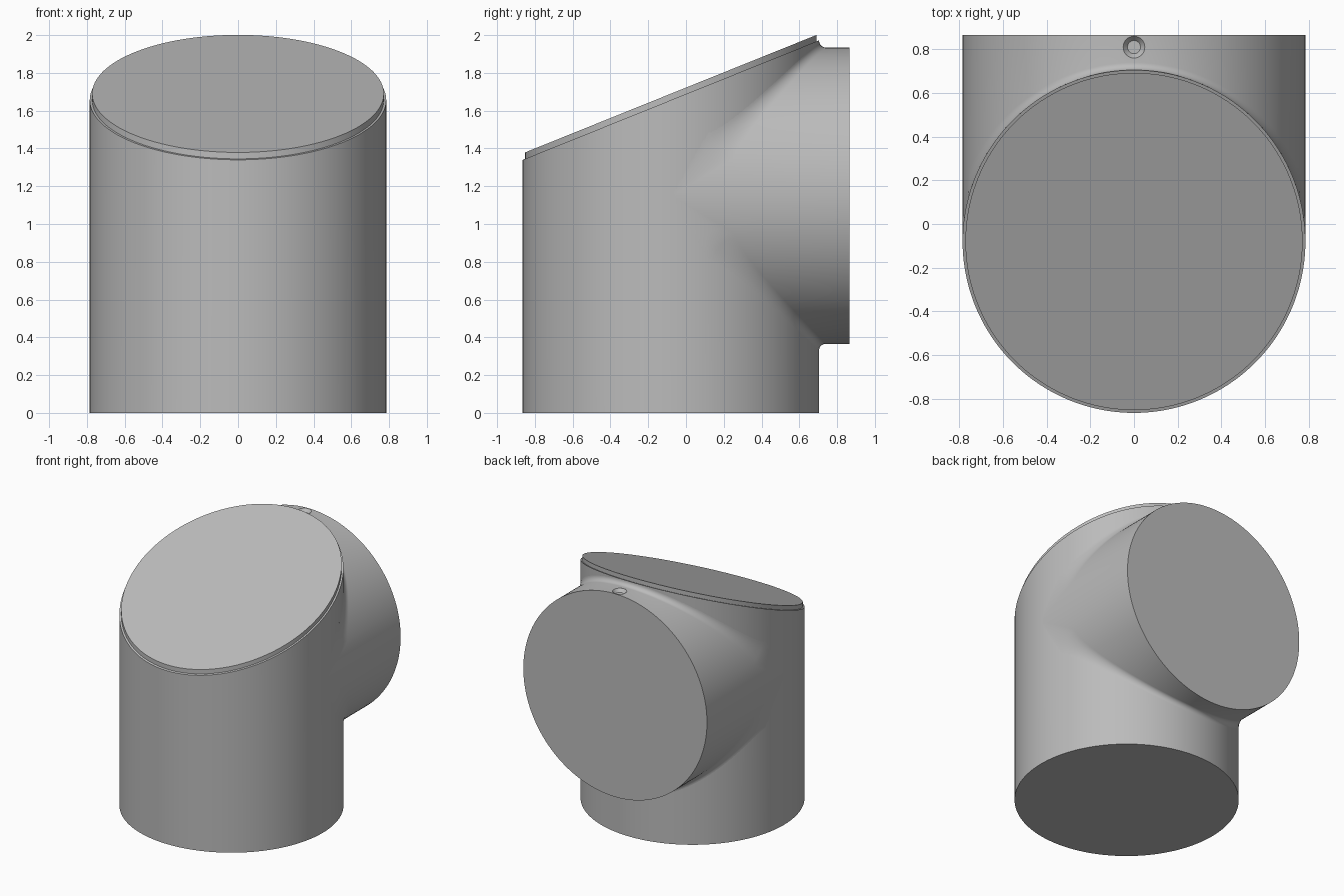
import bpy, bmesh
from math import sin, cos, pi, radians

if "Cube" in bpy.data.objects:
    bpy.data.objects.remove(bpy.data.objects["Cube"])

R = 0.785            # radius of both pipes
YC, ZC = -0.08, 1.15  # upright axis, branch axis
Y_END = 0.865
SLOPE = 0.403
SEG = 160

grey = bpy.data.materials.new("plain grey")
grey.use_nodes = True
grey.diffuse_color = (0.5, 0.5, 0.5, 1)
grey.node_tree.nodes["Principled BSDF"].inputs["Base Color"].default_value = (0.5, 0.5, 0.5, 1)


def make(name, bm):
    bmesh.ops.recalc_face_normals(bm, faces=bm.faces)
    mesh = bpy.data.meshes.new(name)
    bm.to_mesh(mesh)
    bm.free()
    mesh.materials.append(grey)
    obj = bpy.data.objects.new(name, mesh)
    bpy.context.collection.objects.link(obj)
    return obj


def select(obj):
    bpy.ops.object.select_all(action='DESELECT')
    obj.select_set(True)
    bpy.context.view_layer.objects.active = obj


def smooth(obj):
    select(obj)
    bpy.ops.object.shade_smooth_by_angle(angle=radians(25))


def loft(rings, apex=None):
    """Skin closed rings; cap the last, and cap the first flat or to an apex."""
    bm = bmesh.new()
    rows = [[bm.verts.new(p) for p in ring] for ring in rings]
    n = len(rows[0])
    for a, b in zip(rows, rows[1:]):
        for i in range(n):
            j = (i + 1) % n
            bm.faces.new((a[i], a[j], b[j], b[i]))
    bm.faces.new(rows[-1])
    if apex is None:
        bm.faces.new(rows[0])
    else:
        tip = bm.verts.new(apex)
        for i in range(n):
            bm.faces.new((rows[0][i], rows[0][(i + 1) % n], tip))
    return bm


def ring(radius, z, slope=0.0, y=YC, n=SEG):
    angles = [2 * pi * i / n for i in range(n)]
    return [(radius * cos(a), y + radius * sin(a), z + slope * radius * sin(a)) for a in angles]


# Upright pipe with a slanted top
body = make("upright_pipe", loft([ring(R, 0), ring(R, 1.656, SLOPE)]))
smooth(body)

# Slightly inset slanted lid
lid = make("slanted_lid", loft([ring(0.772, 1.62, SLOPE), ring(0.772, 1.69, SLOPE)]))
smooth(lid)


# Branch pipe, blended into the upright by a fillet that widens toward the sides
def branch_point(i, k, steps=8):
    t = 2 * pi * (i + 0.5) / SEG
    s = abs(sin(t))
    side = 1 if sin(t) > 0 else -1
    r = min(0.034 / s, 0.55 * s)
    if k > steps:
        y, h = Y_END, R * s
    else:
        a = k / steps * pi / 2
        y = YC + R * s + r * (1 - cos(a))
        h = R * s + r * (1 - sin(a))
    return (R * cos(t), y, ZC + side * h)


rings = [[branch_point(i, k) for i in range(SEG)] for k in range(10)]
branch = make("branch_pipe", loft(rings, apex=(0, YC, ZC)))

# Countersunk port near the branch end
top = ZC + R
cutter = make("port_cutter", loft([ring(0.03, top - 0.025, y=0.81, n=32),
                                   ring(0.05, top - 0.001, y=0.81, n=32),
                                   ring(0.05, top + 0.05, y=0.81, n=32)]))
cutter.hide_render = True
cut = branch.modifiers.new("port", 'BOOLEAN')
cut.operation = 'DIFFERENCE'
cut.solver = 'EXACT'
cut.object = cutter
select(branch)
bpy.ops.object.modifier_apply(modifier=cut.name)
bpy.data.objects.remove(cutter)
smooth(branch)
